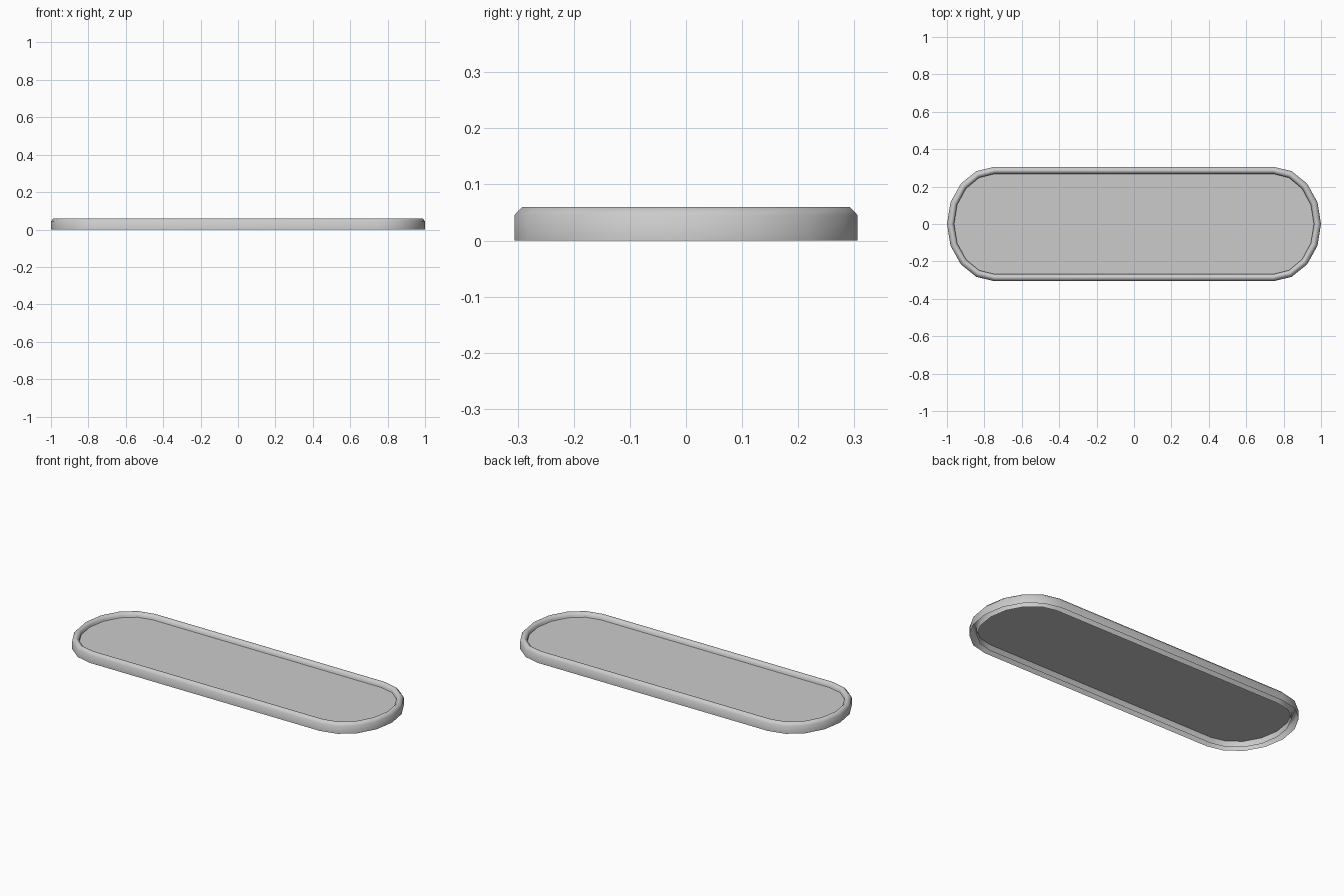
import bpy
import bmesh
import math

cube = bpy.data.objects.get("Cube")
if cube:
    bpy.data.objects.remove(cube, do_unlink=True)

STRAIGHT = 0.745            # half length of the straight sides
END_X, END_Y = 0.255, 0.306  # radii of the rounded ends
STEPS = 8                   # segments in each rounded end

grey = bpy.data.materials.new("light grey")
grey.use_nodes = True
colour = (0.6, 0.6, 0.6, 1)
grey.diffuse_color = colour
grey.node_tree.nodes["Principled BSDF"].inputs["Base Color"].default_value = colour


def outline(bm, inset, z):
    """One loop of vertices around the rounded tray shape."""
    loop = []
    for side in (1, -1):
        for i in range(STEPS + 1):
            a = math.pi * (i / STEPS - 0.5)
            x = STRAIGHT + (END_X - inset) * math.cos(a)
            y = (END_Y - inset) * math.sin(a)
            loop.append(bm.verts.new((side * x, side * y, z)))
    return loop


def finish(bm, name):
    mesh = bpy.data.meshes.new(name)
    bm.to_mesh(mesh)
    bm.free()
    mesh.materials.append(grey)
    obj = bpy.data.objects.new(name, mesh)
    bpy.context.collection.objects.link(obj)
    return obj


# Rim: chamfered wall swept around the outline, hollow underneath
bm = bmesh.new()
profile = [(0, 0), (0, 0.045), (0.014, 0.06), (0.026, 0.06), (0.038, 0.047), (0.038, 0)]
loops = [outline(bm, inset, z) for inset, z in profile]
for low, high in zip(loops, loops[1:]):
    for i in range(len(low)):
        j = (i + 1) % len(low)
        bm.faces.new((low[i], low[j], high[j], high[i]))
rim = finish(bm, "rim")
bpy.ops.object.select_all(action="DESELECT")
rim.select_set(True)
bpy.context.view_layer.objects.active = rim
bpy.ops.object.shade_smooth_by_angle(angle=math.radians(60))

# Panel: flat sheet set inside the rim
bm = bmesh.new()
bm.faces.new(outline(bm, 0.038, 0.035))
finish(bm, "panel")
